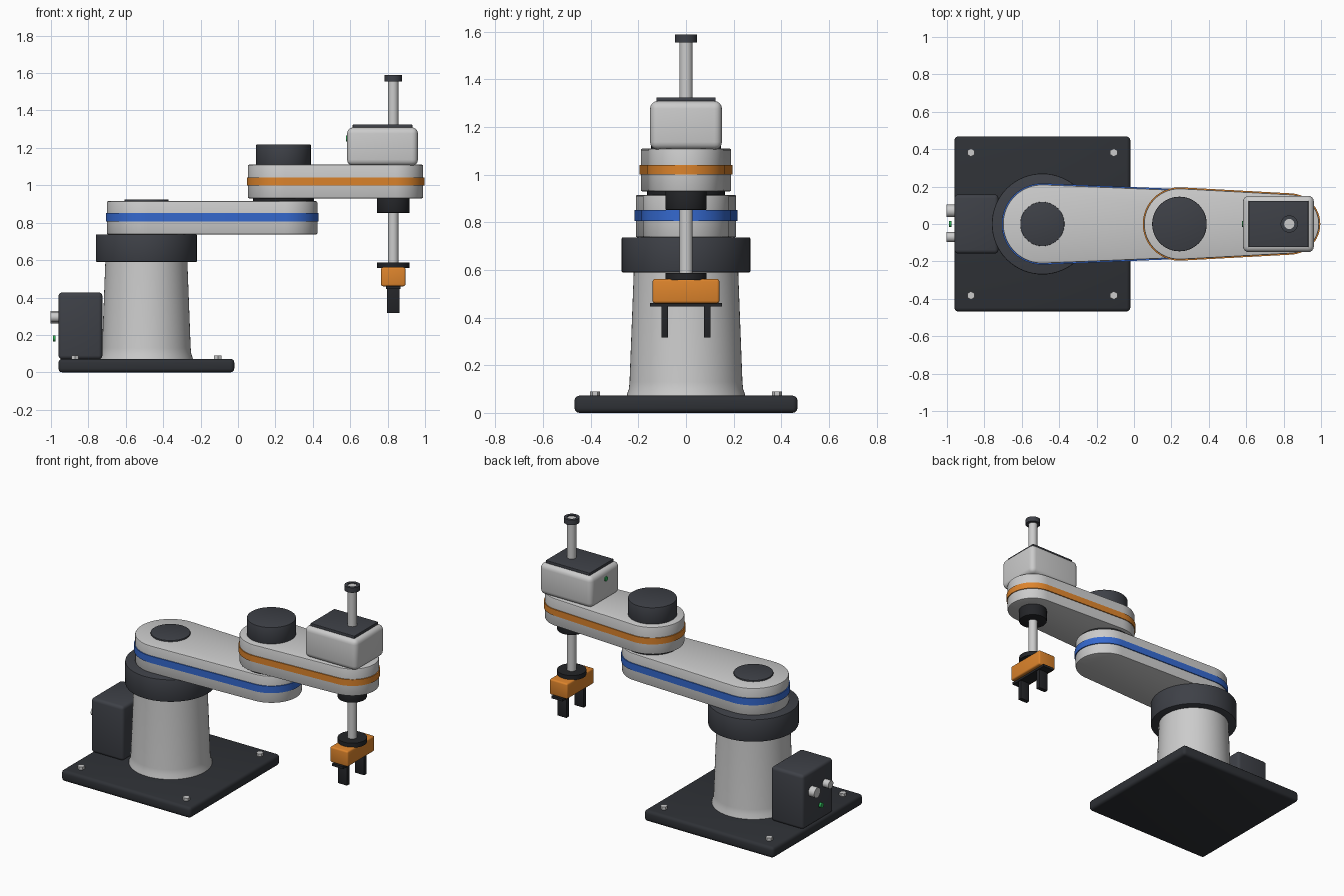
import bpy, bmesh
from math import pi, cos, sin, acos, radians
from mathutils import Matrix

if "Cube" in bpy.data.objects:
    bpy.data.objects.remove(bpy.data.objects["Cube"])


def material(name, rgb):
    m = bpy.data.materials.new(name)
    m.diffuse_color = (*rgb, 1)
    m.use_nodes = True
    m.node_tree.nodes["Principled BSDF"].inputs["Base Color"].default_value = m.diffuse_color
    return m


LIGHT = material("light_shell", (0.78, 0.78, 0.78))
STEEL = material("steel", (0.6, 0.61, 0.63))
PLATE = material("base_dark", (0.028, 0.031, 0.037))
DARK = material("dark_housing", (0.048, 0.052, 0.063))
BLACK = material("black_rubber", (0.017, 0.018, 0.021))
BLUE = material("blue_band", (0.035, 0.14, 0.62))
ORANGE = material("orange_accent", (0.72, 0.23, 0.025))
GREEN = material("green_light", (0.03, 0.45, 0.1))

BASE, ELBOW, WRIST = -0.49, 0.243, 0.832


def finish(name, bm, mat, bevel=0, segs=3):
    """Round the hard edges, then turn the bmesh into a smooth-by-angle object."""
    bmesh.ops.recalc_face_normals(bm, faces=bm.faces)
    if bevel:
        hard = [e for e in bm.edges if e.calc_face_angle(0) > 0.8]
        bmesh.ops.bevel(bm, geom=hard, offset=bevel, segments=segs,
                        profile=0.5, affect='EDGES')
    me = bpy.data.meshes.new(name)
    bm.to_mesh(me)
    bm.free()
    ob = bpy.data.objects.new(name, me)
    bpy.context.collection.objects.link(ob)
    me.materials.append(mat)
    bpy.ops.object.select_all(action='DESELECT')
    ob.select_set(True)
    bpy.context.view_layer.objects.active = ob
    bpy.ops.object.shade_smooth_by_angle(angle=radians(32))
    return ob


def box(name, x, y, z, mat, bevel=0, segs=3):
    bm = bmesh.new()
    bmesh.ops.create_cube(bm, size=1)
    for v in bm.verts:
        for i, (lo, hi) in enumerate((x, y, z)):
            v.co[i] = lo if v.co[i] < 0 else hi
    return finish(name, bm, mat, bevel, segs)


def cyl(name, x, y, z, r, mat, bevel=0, sides=64):
    bm = bmesh.new()
    m = Matrix.Translation((x, y, (z[0] + z[1]) / 2))
    bmesh.ops.create_cone(bm, cap_ends=True, segments=sides, radius1=r, radius2=r,
                          depth=z[1] - z[0], matrix=m)
    return finish(name, bm, mat, bevel, 2)


def cyl_x(name, x, y, z, r, mat, bevel=0, sides=32):
    bm = bmesh.new()
    m = Matrix.Translation(((x[0] + x[1]) / 2, y, z)) @ Matrix.Rotation(pi / 2, 4, 'Y')
    bmesh.ops.create_cone(bm, cap_ends=True, segments=sides, radius1=r, radius2=r,
                          depth=x[1] - x[0], matrix=m)
    return finish(name, bm, mat, bevel, 2)


def lathe(name, x, profile, mat, closed=False, sides=64):
    """Spin (radius, z) points around a vertical axis."""
    bm = bmesh.new()
    rings = [[bm.verts.new((x + r * cos(2 * pi * k / sides), r * sin(2 * pi * k / sides), z))
              for k in range(sides)] for r, z in profile]
    pairs = list(zip(rings, rings[1:] + rings[:1])) if closed else list(zip(rings, rings[1:]))
    for a, b in pairs:
        for k in range(sides):
            n = (k + 1) % sides
            bm.faces.new((a[k], a[n], b[n], b[k]))
    if not closed:
        bm.faces.new(rings[0])
        bm.faces.new(rings[-1])
    return finish(name, bm, mat)


def link(name, x1, r1, x2, r2, z, mat, bevel=0, n=32):
    """Tapered arm: two circles joined by their outer tangents, extruded upward."""
    a = acos((r1 - r2) / (x2 - x1))
    pts = []
    for cx, r, t0, t1 in ((x1, r1, a, 2 * pi - a), (x2, r2, -a, a)):
        for k in range(n + 1):
            t = t0 + (t1 - t0) * k / n
            pts.append((cx + r * cos(t), r * sin(t)))
    bm = bmesh.new()
    f = bm.faces.new([bm.verts.new((px, py, z[0])) for px, py in pts])
    up = bmesh.ops.extrude_face_region(bm, geom=[f])["geom"]
    bmesh.ops.translate(bm, vec=(0, 0, z[1] - z[0]),
                        verts=[g for g in up if isinstance(g, bmesh.types.BMVert)])
    return finish(name, bm, mat, bevel, 2)


# Base plate with four hex bolts
box("base_plate", (-0.96, -0.02), (-0.468, 0.468), (0, 0.072), PLATE, 0.02)
for i, sx in enumerate((-1, 1)):
    for j, sy in enumerate((-1, 1)):
        cyl(f"base_bolt_{2 * i + j + 1}", BASE + sx * 0.382, sy * 0.382, (0.06, 0.09),
            0.022, STEEL, sides=6)

# Flared column and shoulder collar
lathe("column", BASE, [(0.25, 0.065), (0.247, 0.08), (0.24, 0.1), (0.237, 0.13),
                       (0.219, 0.6)], LIGHT)
cyl("shoulder_collar", BASE, 0, (0.59, 0.737), 0.27, DARK, 0.005)

# Rear connection box with sockets and status light
box("connection_box", (-0.96, -0.725), (-0.158, 0.158), (0.07, 0.427), DARK, 0.02)
cyl_x("socket_large", (-1.003, -0.95), 0.07, 0.295, 0.033, STEEL)
cyl_x("socket_small", (-1.003, -0.95), -0.07, 0.295, 0.026, STEEL)
cyl_x("base_status_light", (-0.99, -0.975), 0, 0.182, 0.016, GREEN)

# Lower arm
link("lower_arm", BASE, 0.211, ELBOW, 0.181, (0.737, 0.915), LIGHT, 0.007)
link("lower_arm_band", BASE, 0.217, ELBOW, 0.187, (0.806, 0.851), BLUE)
cyl("shoulder_cap", BASE, 0, (0.91, 0.924), 0.118, DARK, 0.003)
cyl("elbow_bearing", ELBOW, 0, (0.91, 0.935), 0.163, BLACK)

# Upper arm
link("upper_arm", ELBOW, 0.19, WRIST, 0.158, (0.93, 1.11), LIGHT, 0.007)
link("upper_arm_band", ELBOW, 0.196, WRIST, 0.164, (1.0, 1.041), ORANGE)
cyl("elbow_motor", ELBOW, 0, (1.105, 1.218), 0.146, DARK, 0.004)

# Spindle drive head
box("drive_housing", (0.583, 0.962), (-0.151, 0.151), (1.105, 1.309), LIGHT, 0.032, 4)
box("drive_lid", (0.613, 0.932), (-0.124, 0.124), (1.3, 1.325), DARK, 0.003)
cyl_x("drive_status_light", (0.577, 0.59), 0, 1.25, 0.015, GREEN)

# Spindle shaft, end ring and lower bushing
cyl("spindle_shaft", WRIST - 0.002, 0, (0.57, 1.583), 0.028, STEEL, sides=32)
lathe("spindle_end_ring", WRIST - 0.002, [(0.027, 1.556), (0.046, 1.556), (0.046, 1.589),
                                          (0.027, 1.589)], DARK, closed=True)
cyl("spindle_bushing", WRIST - 0.002, 0, (0.852, 0.935), 0.087, BLACK, 0.004)

# Gripper
cyl("tool_flange", WRIST - 0.002, 0, (0.558, 0.588), 0.087, BLACK)
box("gripper_body", (0.765, 0.895), (-0.14, 0.14), (0.46, 0.562), ORANGE, 0.01)
box("gripper_rail", (0.79, 0.87), (-0.152, 0.152), (0.446, 0.462), BLACK)
for side, s in (("left", -1), ("right", 1)):
    box(f"gripper_finger_{side}", (0.796, 0.864), sorted((s * 0.075, s * 0.103)),
        (0.316, 0.45), BLACK, 0.003, 2)
